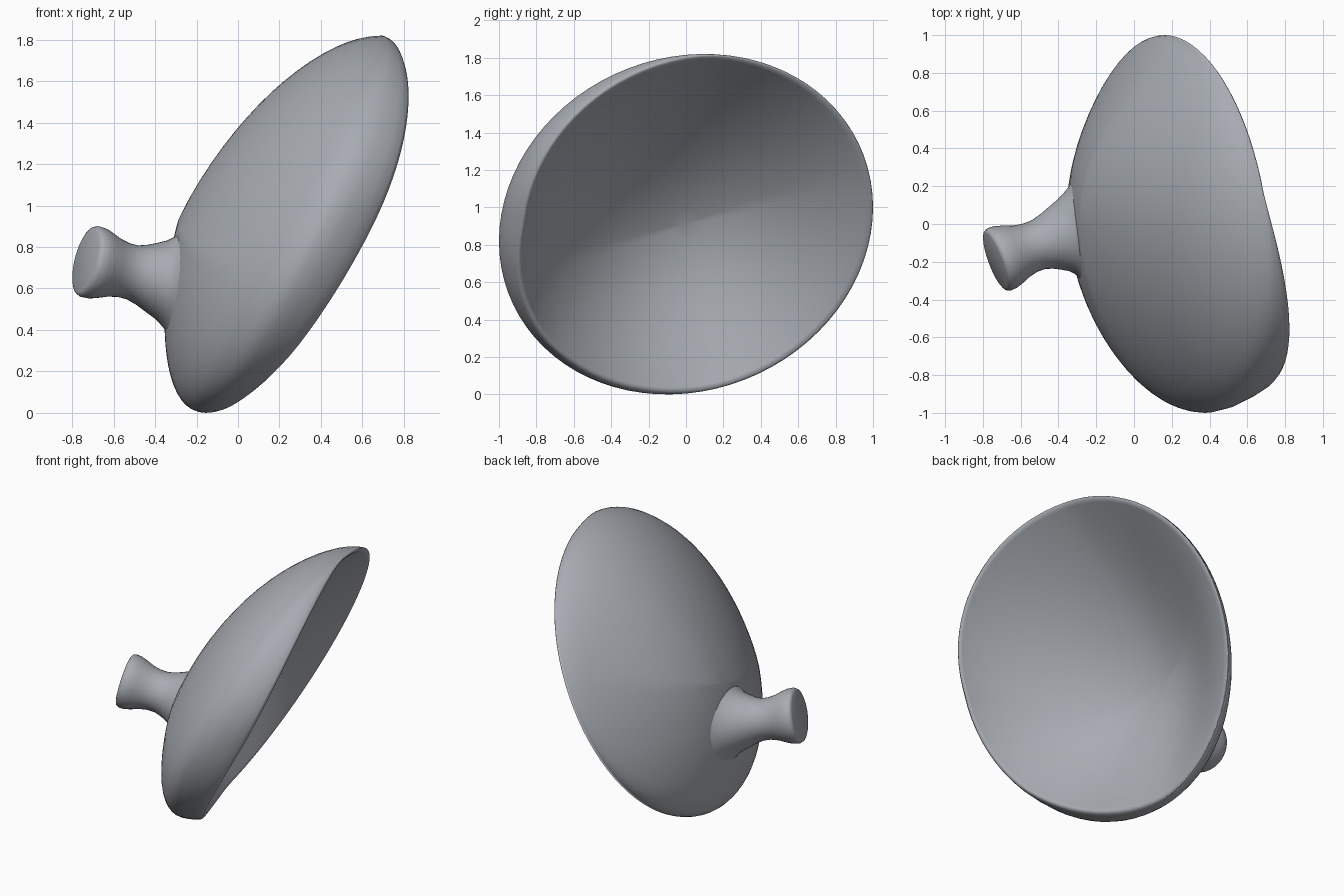
import bpy, bmesh, math
from mathutils import Vector

if "Cube" in bpy.data.objects:
    bpy.data.objects.remove(bpy.data.objects["Cube"])

grey = bpy.data.materials.new("slate_grey")
grey.diffuse_color = (0.39, 0.41, 0.445, 1)
grey.use_nodes = True
grey.node_tree.nodes["Principled BSDF"].inputs["Base Color"].default_value = grey.diffuse_color


def loft(name, rings):
    """Skin closed rings in order; the first and last entries may be single points."""
    bm = bmesh.new()
    vr = [[bm.verts.new(p) for p in ring] for ring in rings]
    for a, b in zip(vr, vr[1:]):
        n = max(len(a), len(b))
        for i in range(n):
            j = (i + 1) % n
            quad = []
            for v in (a[i % len(a)], a[j % len(a)], b[j % len(b)], b[i % len(b)]):
                if v not in quad:
                    quad.append(v)
            bm.faces.new(quad)
    bmesh.ops.recalc_face_normals(bm, faces=bm.faces)
    me = bpy.data.meshes.new(name)
    bm.to_mesh(me)
    bm.free()
    me.materials.append(grey)
    ob = bpy.data.objects.new(name, me)
    bpy.context.collection.objects.link(ob)
    for p in me.polygons:
        p.use_smooth = True
    return ob


# dish: tilted oval equator, shallower below and to the far side,
# with a lip that rolls forward on the near side
CENTRE = Vector((.27, 0, .91))
SEG = 80
ANG = [2 * math.pi * i / SEG for i in range(SEG)]


def dish_ring(r, h, lip=0.0):
    """Oval scaled by r and pushed back by h; lip is how much of the rolled lip applies."""
    ring = []
    for t in ANG:
        dy, dz = math.cos(t), math.sin(t + .1)
        low = max(0, .3 * dy - .95 * dz)
        near = (max(0, .15 - dy) / 1.15) ** 1.2
        side = .6 if dy > 0 else .25
        depth = h * (1 - .35 * r * low) * (1 - side * (r * dy) ** 2)
        q = r * (1 - lip ** 1.6 * .11 * near * min(1, max(.3, 1 + dz)))
        x = (-.151 * dy + .481 * .91 * dz) * r - depth + .23 * near * lip
        ring.append(CENTRE + Vector((x, dy * q, .91 * dz * q)))
    return ring


N = 18
steps = [math.pi / 2 * i / N for i in range(1, N + 1)]
outer = [dish_ring(math.sin(a), .56 * math.cos(a)) for a in steps]
lip = [dish_ring(1, 0, .35), dish_ring(1, 0, .7), dish_ring(.997, -.006, .93),
       dish_ring(.988, -.008, 1), dish_ring(.978, -.004, 1)]
inner = [dish_ring(.97 * math.sin(a), .5 * math.cos(a) ** 2, math.sin(a) ** 3)
         for a in reversed(steps)]
loft("dish", [[CENTRE - Vector((.56, 0, 0))]] + outer + lip + inner
     + [[CENTRE - Vector((.5, 0, 0))]])

# knob: waisted turned stem with a flat end, flaring into the dish back
END = Vector((-.735, -.195, .735))
AXIS = Vector((.91, .34, -.23)).normalized()
U = AXIS.cross(Vector((0, 0, 1))).normalized()
W = AXIS.cross(U)
SEAT = Vector((1, .08, -.12))
PROFILE = [(0, .155), (.006, .168), (.022, .176), (.06, .174), (.1, .162), (.15, .143),
           (.2, .133), (.25, .133), (.3, .147), (.35, .168), (.4, .19), (.43, .21),
           (.455, .23), (.475, .255)]
S = 40


def knob_ring(t, r):
    """Ring square to the stem at the end, turning to sit flat on the dish."""
    ring = []
    for i in range(S):
        a = 2 * math.pi * i / S
        p = (U * math.cos(a) + W * math.sin(a)) * r
        shift = -SEAT.dot(p) / SEAT.dot(AXIS) * (t / .475) ** 2
        ring.append(END + p + AXIS * (t + shift))
    return ring


ob = loft("knob", [[END]] + [knob_ring(t, r) for t, r in PROFILE] + [[END + AXIS * .475]])
bpy.context.view_layer.objects.active = ob
ob.select_set(True)
bpy.ops.object.shade_smooth_by_angle(angle=math.radians(50))
